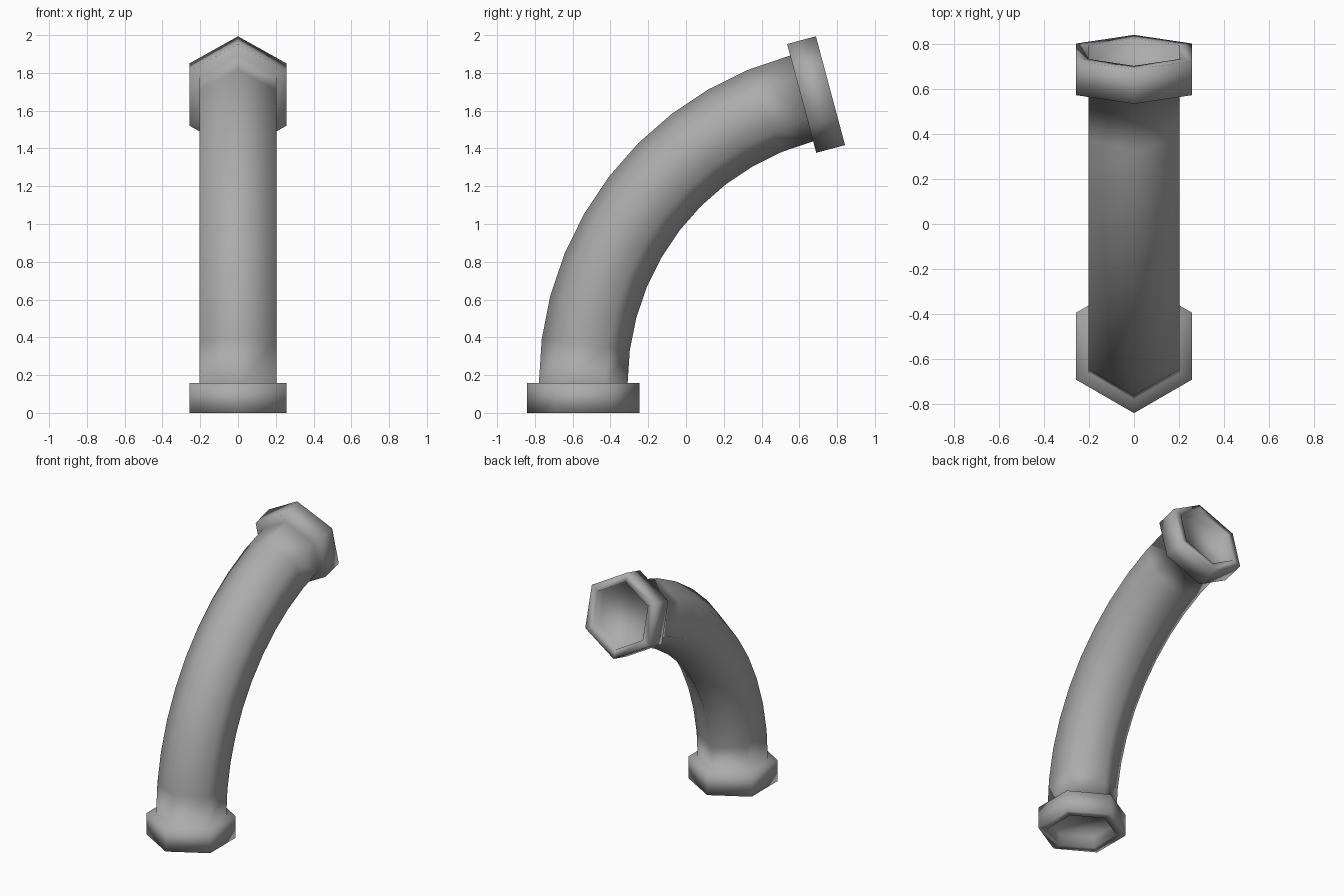
import bpy, bmesh
from math import sin, cos, radians, pi

if "Cube" in bpy.data.objects:
    bpy.data.objects.remove(bpy.data.objects["Cube"])

SIDES, STEPS, BEND = 6, 10, radians(75)
R_BEND, R_PIPE, R_COLLAR = 1.56, 0.235, 0.298
COLLAR, RECESS = 0.158, 0.08
Y0, Z0 = -0.544, COLLAR

bm = bmesh.new()


def ring(angle, offset, radius):
    """Hexagon across the bend path, shifted along the path tangent."""
    cy = Y0 + R_BEND * (1 - cos(angle)) + offset * sin(angle)
    cz = Z0 + R_BEND * sin(angle) + offset * cos(angle)
    verts = []
    for i in range(SIDES):
        a = 2 * pi * i / SIDES
        u = radius * cos(a)
        verts.append(bm.verts.new((radius * sin(a), cy - u * cos(angle), cz + u * sin(angle))))
    return verts


# Collar profile from recess floor to outer shoulder: (depth from the open end, radius)
collar = [(RECESS, R_PIPE), (0, R_PIPE), (0, R_COLLAR), (COLLAR, R_COLLAR)]

# Bottom collar, curved pipe, top collar
loops = [ring(0, depth - COLLAR, r) for depth, r in collar]
loops += [ring(BEND * i / STEPS, 0, R_PIPE) for i in range(STEPS + 1)]
loops += [ring(BEND, COLLAR - depth, r) for depth, r in reversed(collar)]

for a, b in zip(loops, loops[1:]):
    for i in range(SIDES):
        j = (i + 1) % SIDES
        bm.faces.new((a[i], a[j], b[j], b[i]))

# Recess floors
bm.faces.new(loops[0])
bm.faces.new(loops[-1])
bmesh.ops.recalc_face_normals(bm, faces=bm.faces)
for f in bm.faces:
    f.smooth = True

mesh = bpy.data.meshes.new("bent_pipe")
bm.to_mesh(mesh)
bm.free()

# Dark grey metal
metal = bpy.data.materials.new("dark_grey")
metal.diffuse_color = (0.41, 0.41, 0.41, 1)
metal.use_nodes = True
metal.node_tree.nodes["Principled BSDF"].inputs["Base Color"].default_value = metal.diffuse_color
mesh.materials.append(metal)
bpy.context.collection.objects.link(bpy.data.objects.new("bent_pipe", mesh))
